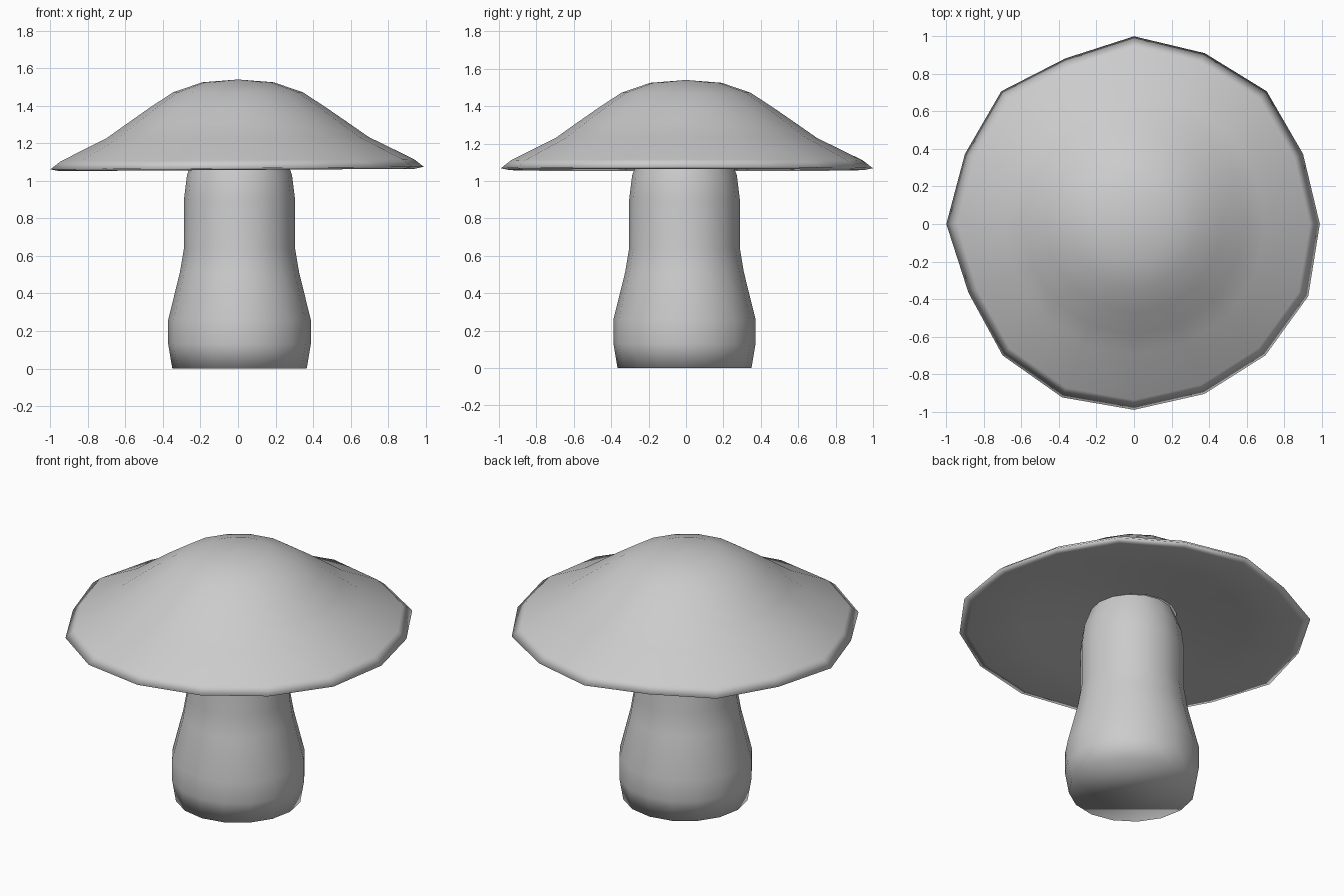
import bpy, bmesh, math

if "Cube" in bpy.data.objects:
    bpy.data.objects.remove(bpy.data.objects["Cube"])

SIDES = 16
# slight irregularity of the cap rim, counter-clockwise from +x
RIM = [0.99, 0.975, 1.0, 0.985, 1.0, 0.955, 1.0, 0.975,
       1.0, 0.955, 0.99, 1.0, 0.99, 0.98, 0.99, 1.005]


def lathe(name, profile, centre=(0, 0), rim=None, tip_first=None, cap_end=False):
    """Spin (radius, z) points; rim wobble grows towards the outer edge."""
    bm = bmesh.new()
    rings = []
    for r, z in profile:
        ring = []
        for i in range(SIDES):
            a = 2 * math.pi * i / SIDES
            k, dz = 1.0, 0.0
            if rim:
                w = max(0.0, (r - 0.5) / 0.5)
                k = 1 + (rim[i] - 1) * w
                dz = 0.007 * w * math.cos(a)
            ring.append(bm.verts.new((centre[0] + r * k * math.cos(a),
                                      centre[1] + r * k * math.sin(a), z + dz)))
        rings.append(ring)
    for a, b in zip(rings, rings[1:]):
        for i in range(SIDES):
            j = (i + 1) % SIDES
            bm.faces.new((a[i], b[i], b[j], a[j]))
    if tip_first is not None:
        tip = bm.verts.new((centre[0], centre[1], tip_first))
        for i in range(SIDES):
            bm.faces.new((tip, rings[0][i], rings[0][(i + 1) % SIDES]))
    if cap_end:
        bm.faces.new(rings[-1][::-1])
    for f in bm.faces:
        f.smooth = True
    me = bpy.data.meshes.new(name)
    bm.to_mesh(me)
    bm.free()
    ob = bpy.data.objects.new(name, me)
    bpy.context.collection.objects.link(ob)
    return ob


# cap: domed top, flared brim, shallow hollow underside meeting the stem
lathe("mushroom_cap",
      [(0.19, 1.525), (0.345, 1.472), (0.47, 1.39), (0.59, 1.307), (0.70, 1.23),
       (0.945, 1.11), (1.0, 1.068), (0.95, 1.058), (0.65, 1.09), (0.40, 1.125),
       (0.24, 1.14)],
      rim=RIM, tip_first=1.54)

# stem: swollen foot, closed base
lathe("mushroom_stem",
      [(0.24, 1.14), (0.28, 1.03), (0.296, 0.90), (0.296, 0.64), (0.318, 0.51),
       (0.38, 0.26), (0.38, 0.13), (0.358, 0.0)],
      centre=(0.008, -0.008), cap_end=True)
